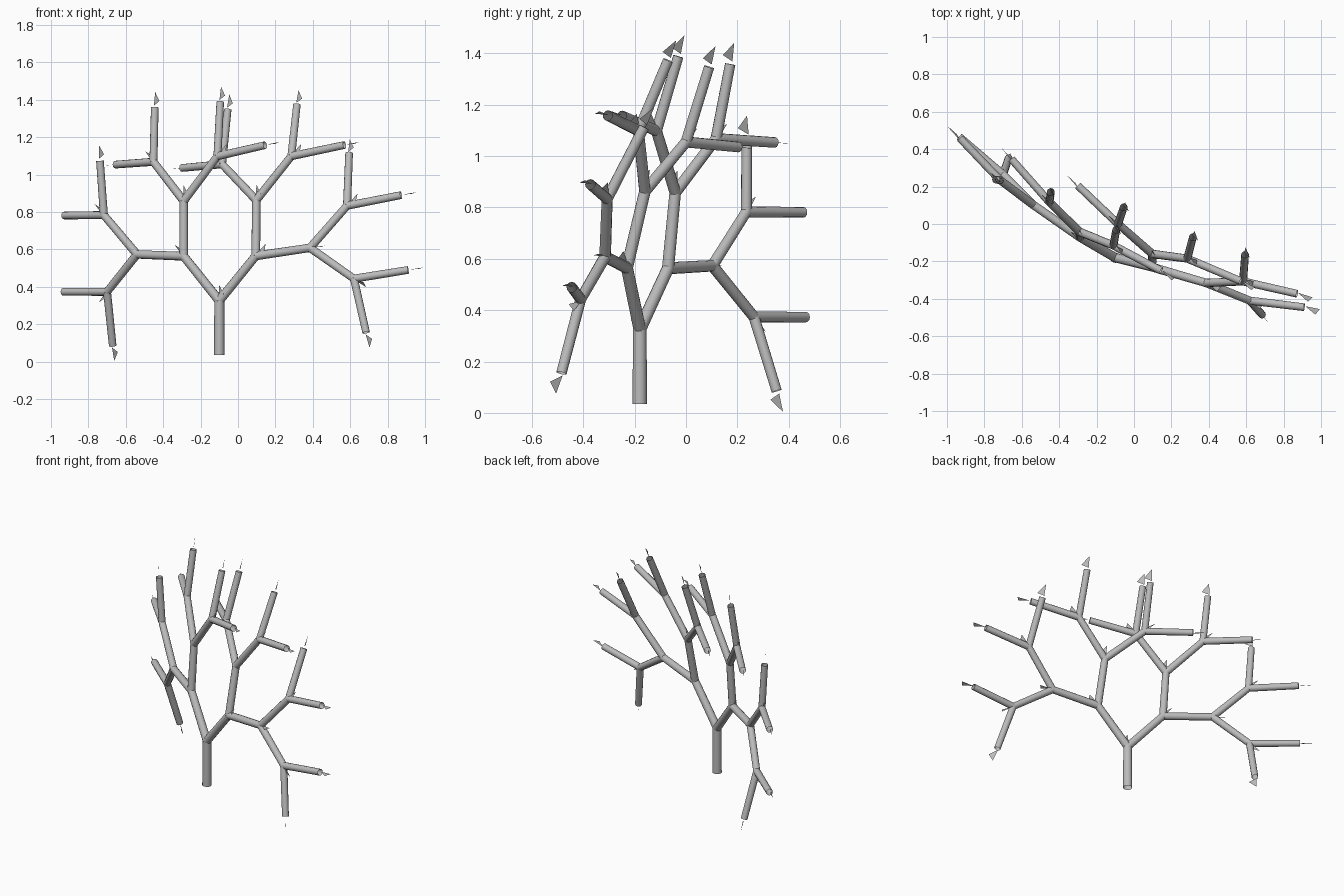
import bpy
import bmesh
from mathutils import Vector

cube = bpy.data.objects.get("Cube")
if cube:
    bpy.data.objects.remove(cube, do_unlink=True)

grey = bpy.data.materials.new("stone grey")
grey.use_nodes = True
grey.diffuse_color = (0.5, 0.5, 0.5, 1)
grey.node_tree.nodes["Principled BSDF"].inputs["Base Color"].default_value = grey.diffuse_color

SIDES = 12
LEAF_LENGTH = 0.085
LEAF_SPREAD = Vector((0.024, -0.035, 0))
RADII = (0.028, 0.025, 0.0235, 0.0225, 0.0215)
LEVELS = ("trunk", "main_limb", "limb", "branch", "twig")

# Each fork is (end point, child forks); a twig has no children
TREE = ((-.10, -.18, .325), [
    # limb on the model's left (+x)
    ((.095, -.23, .565), [
        ((.385, -.315, .608), [
            ((.583, -.307, .833), [((.594, -.163, 1.113), []), ((.872, -.373, .89), [])]),
            ((.62, -.41, .443), [((.685, -.485, .155), []), ((.91, -.445, .49), [])]),
        ]),
        ((.098, -.16, .863), [
            ((.285, -.185, 1.098), [((.315, -.07, 1.373), []), ((.57, -.305, 1.158), [])]),
            ((-.085, 0, 1.055), [((-.055, .09, 1.347), []), ((-.30, .205, 1.035), [])]),
        ]),
    ]),
    # limb on the model's right (-x)
    ((-.29, -.07, .563), [
        ((-.29, -.042, .858), [
            ((-.11, -.115, 1.098), [((-.095, -.03, 1.388), []), ((.145, -.25, 1.157), [])]),
            ((-.452, .117, 1.068), [((-.445, .172, 1.358), []), ((-.655, .347, 1.053), [])]),
        ]),
        ((-.54, .103, .573), [
            ((-.717, .235, .783), [((-.738, .237, 1.073), []), ((-.93, .458, .781), [])]),
            ((-.70, .265, .373), [((-.67, .353, .085), []), ((-.935, .467, .373), [])]),
        ]),
    ]),
])


def add_object(name, bm):
    mesh = bpy.data.meshes.new(name)
    bm.to_mesh(mesh)
    bm.free()
    mesh.materials.append(grey)
    obj = bpy.data.objects.new(name, mesh)
    bpy.context.collection.objects.link(obj)
    return obj


def add_stem(name, start, end, radius):
    """Open round tube between two points."""
    axis = end - start
    bm = bmesh.new()
    bmesh.ops.create_cone(bm, cap_ends=False, segments=SIDES, radius1=radius,
                          radius2=radius * 0.95, depth=axis.length)
    for face in bm.faces:
        face.smooth = True
    obj = add_object(name, bm)
    obj.rotation_mode = "QUATERNION"
    obj.rotation_quaternion = axis.to_track_quat("Z", "Y")
    obj.location = (start + end) / 2


def add_leaf(name, end, direction):
    """Flat pointed leaf carrying on from the end of a stem."""
    bm = bmesh.new()
    tip = direction * LEAF_LENGTH
    corners = (end + tip * 0.12 - LEAF_SPREAD * 0.2,
               end + tip * 0.42 + LEAF_SPREAD,
               end + tip)
    bm.faces.new([bm.verts.new(c) for c in corners])
    add_object(name, bm)


def grow(start, fork, level=0, path=""):
    """Build one stem with its leaf, then everything that forks from it."""
    end = Vector(fork[0])
    add_stem(LEVELS[level] + path, start, end, RADII[level])
    add_leaf(LEVELS[level] + "_leaf" + path, end, (end - start).normalized())
    for side, child in zip("ab", fork[1]):
        grow(end, child, level + 1, (path or "_") + side)


grow(Vector((-.10, -.18, .035)), TREE)
